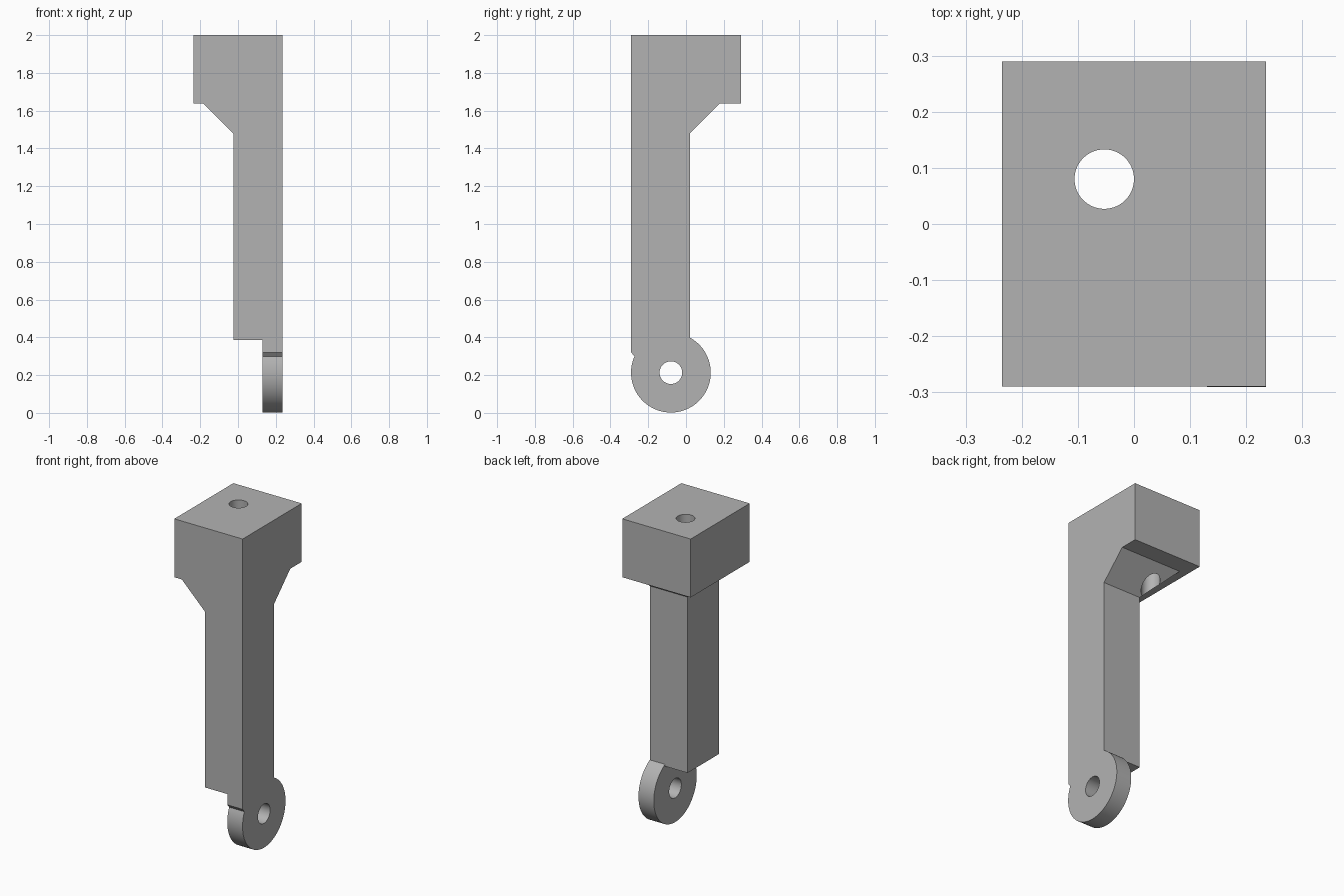
import bpy, bmesh, math
from mathutils import Matrix

cube = bpy.data.objects.get("Cube")
if cube:
    bpy.data.objects.remove(cube, do_unlink=True)

# Single grey material
grey = bpy.data.materials.new("plain grey")
grey.use_nodes = True
colour = (0.45, 0.45, 0.45, 1)
grey.diffuse_color = colour
grey.node_tree.nodes["Principled BSDF"].inputs["Base Color"].default_value = colour

# Flush outer sides shared by every section, and the lug centre
SIDE, FRONT = 0.235, -0.29
LUG_Y, LUG_Z, LUG_R = -0.08, 0.213, 0.211


def finish(name, bm):
    bmesh.ops.recalc_face_normals(bm, faces=bm.faces)
    mesh = bpy.data.meshes.new(name)
    bm.to_mesh(mesh)
    bm.free()
    mesh.materials.append(grey)
    obj = bpy.data.objects.new(name, mesh)
    bpy.context.collection.objects.link(obj)
    return obj


def loft(name, lower, upper):
    """Solid between two rings of points."""
    bm = bmesh.new()
    a = [bm.verts.new(p) for p in lower]
    b = [bm.verts.new(p) for p in upper]
    bm.faces.new(a)
    bm.faces.new(b)
    for i in range(len(a)):
        j = (i + 1) % len(a)
        bm.faces.new((a[i], a[j], b[j], b[i]))
    return finish(name, bm)


def section(left, back, z):
    return [(left, FRONT, z), (SIDE, FRONT, z), (SIDE, back, z), (left, back, z)]


def drill(name, radius, matrix):
    bm = bmesh.new()
    bmesh.ops.create_cone(bm, cap_ends=True, segments=64, radius1=radius,
                          radius2=radius, depth=1.6, matrix=matrix)
    obj = finish(name, bm)
    obj.hide_render = True
    return obj


# Column, flared neck and square head
bracket = loft("bracket_arm", section(-0.025, 0.02, 0.387), section(-0.025, 0.02, 1.48))
neck = loft("flared_neck", section(-0.025, 0.02, 1.48), section(-0.183, 0.178, 1.637))
head = loft("head_block", section(-SIDE, -FRONT, 1.637), section(-SIDE, -FRONT, 2))

# Round lug with a short shank reaching into the column
start, end = math.radians(61.7), math.radians(-204)
steps = 72
outline = []
for i in range(steps + 1):
    t = start + (end - start) * i / steps
    outline.append((LUG_Y + LUG_R * math.cos(t), LUG_Z + LUG_R * math.sin(t)))
outline += [(FRONT, 0.32), (FRONT, 0.45), (0.02, 0.45)]
lug = loft("pivot_lug", [(0.13, y, z) for y, z in outline],
           [(SIDE, y, z) for y, z in outline])

# Drills for the vertical bolt hole and the pivot hole
bolt = drill("bolt_drill", 0.053, Matrix.Translation((-0.053, 0.08, 1.7)))
pivot = drill("pivot_drill", 0.06, Matrix.Translation((SIDE, LUG_Y, LUG_Z))
              @ Matrix.Rotation(math.pi / 2, 4, "Y"))

# Fuse the parts and cut the holes
bpy.ops.object.select_all(action="DESELECT")
bpy.context.view_layer.objects.active = bracket
bracket.select_set(True)
for tool, operation in ((neck, "UNION"), (head, "UNION"), (lug, "UNION"),
                        (bolt, "DIFFERENCE"), (pivot, "DIFFERENCE")):
    mod = bracket.modifiers.new(tool.name, "BOOLEAN")
    mod.operation, mod.solver, mod.object = operation, "EXACT", tool
    bpy.ops.object.modifier_apply(modifier=mod.name)
    bpy.data.objects.remove(tool, do_unlink=True)

bpy.ops.object.shade_smooth_by_angle(angle=math.radians(30))
